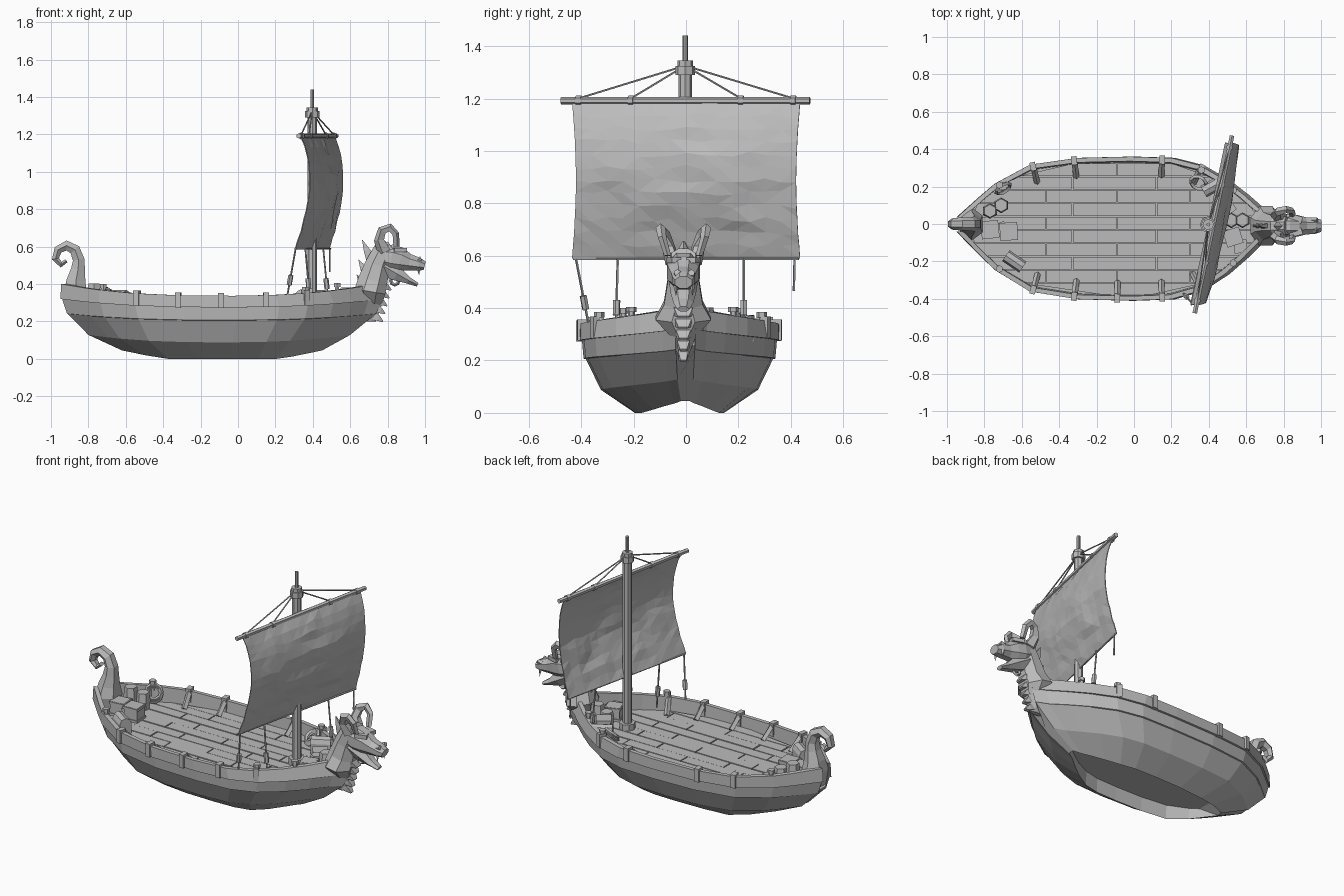
import bpy, bmesh, math, random
from mathutils import Vector, Matrix, noise

if "Cube" in bpy.data.objects:
    bpy.data.objects.remove(bpy.data.objects["Cube"])
random.seed(4)

grey = bpy.data.materials.new("weathered_grey")
grey.use_nodes = True
grey.diffuse_color = (0.5, 0.5, 0.5, 1)
grey.node_tree.nodes["Principled BSDF"].inputs["Base Color"].default_value = grey.diffuse_color


def finish(name, bm):
    bmesh.ops.recalc_face_normals(bm, faces=bm.faces)
    mesh = bpy.data.meshes.new(name)
    bm.to_mesh(mesh)
    bm.free()
    mesh.materials.append(grey)
    obj = bpy.data.objects.new(name, mesh)
    bpy.context.collection.objects.link(obj)
    return obj


def skin(bm, rings, closed=True, caps=True):
    rows = [[bm.verts.new(p) for p in ring] for ring in rings]
    count = len(rows[0])
    for a, b in zip(rows, rows[1:]):
        for i in range(count if closed else count - 1):
            j = (i + 1) % count
            bm.faces.new((a[i], a[j], b[j], b[i]))
    if caps:
        bm.faces.new(rows[0])
        bm.faces.new(rows[-1])


def loft(name, path, sides=6):
    """Tube along (x, y, z, radius in the xz plane, radius across y)."""
    rings = []
    for i, (x, y, z, r, ry) in enumerate(path):
        a, b = path[max(i - 1, 0)], path[min(i + 1, len(path) - 1)]
        tangent = Vector((b[0] - a[0], 0, b[2] - a[2])).normalized()
        normal = Vector((tangent.z, 0, -tangent.x))
        angles = [math.tau * (k + 0.5) / sides for k in range(sides)]
        rings.append([Vector((x, y, z)) + normal * r * math.cos(t)
                      + Vector((0, ry * math.sin(t), 0)) for t in angles])
    bm = bmesh.new()
    skin(bm, rings)
    return finish(name, bm)


def rod(name, a, b, r, sides=6, r2=None):
    a, b = Vector(a), Vector(b)
    bm = bmesh.new()
    turn = (b - a).to_track_quat("Z", "Y").to_matrix().to_4x4()
    bmesh.ops.create_cone(bm, cap_ends=True, segments=sides, radius1=r,
                          radius2=r if r2 is None else r2, depth=(b - a).length,
                          matrix=Matrix.Translation((a + b) / 2) @ turn)
    return finish(name, bm)


def box(name, center, size, yaw=0):
    bm = bmesh.new()
    bmesh.ops.create_cube(bm, size=1, matrix=Matrix.Translation(center)
                          @ Matrix.Rotation(yaw, 4, "Z") @ Matrix.Diagonal((*size, 1)))
    return finish(name, bm)


def hoop(name, center, radius, thick, axis, sides=10):
    turn = Vector(axis).to_track_quat("Z", "Y")
    rings = []
    for k in range(sides + 1):
        t = math.tau * k / sides
        out = Vector((math.cos(t), math.sin(t), 0))
        rings.append([Vector(center) + turn @ (out * (radius + thick * math.cos(s))
                      + Vector((0, 0, thick * math.sin(s))))
                      for s in (0, math.pi / 2, math.pi, -math.pi / 2)])
    bm = bmesh.new()
    skin(bm, rings, caps=False)
    bmesh.ops.remove_doubles(bm, verts=bm.verts, dist=1e-5)
    return finish(name, bm)


# Hull plan: fraction of the half width at each fraction of the length
PLAN = [(0, .1), (.075, .42), (.12, .6), (.23, .88), (.38, .98), (.55, 1),
        (.68, .98), (.77, .87), (.85, .65), (.91, .43), (.96, .22), (1, .1)]
STERN, BOW, BEAM, DECK = -.945, .74, .385, .272


def plan(t):
    for (a, fa), (b, fb) in zip(PLAN, PLAN[1:]):
        if t <= b:
            return fa + (fb - fa) * (t - a) / (b - a)
    return PLAN[-1][1]


def rail(x, side, inset=0):
    f = plan((x - STERN) / (BOW - STERN))
    return side * max(BEAM * f - inset, .005) - .025 * f


def sheer(x):
    u = abs(2 * (x - STERN) / (BOW - STERN) - 1)
    return .337 + .063 * u ** 2.5


# Hull levels: stern x, bow x, half width, mid height, rise at the ends
LEVELS = [(-.8, .6, .3, .088, .04), (-.91, .735, .357, .205, .035),
          (-.915, .74, .366, .207, .035), (-.94, .765, .372, .275, .045),
          (-.95, .77, .386, .275, .045), (STERN, BOW, BEAM, .337, .063),
          (STERN + .03, BOW - .03, BEAM - .024, .337, .063),
          (STERN + .03, BOW - .03, BEAM - .03, DECK - .015, 0)]
rings = []
for t, f in PLAN:
    u, shift = abs(2 * t - 1), -.025 * f
    bilge_x = -.62 + 1.07 * t
    bilge_z = max(0, (u - .59) * .11)
    # Underside is hollowed inside the bilge rim, closed at both ends
    hollow_z = .085 if 0 < t < 1 else bilge_z + .001
    half = [(bilge_x, .165 * f, hollow_z), (bilge_x, .17 * f, bilge_z)]
    half += [(a + (b - a) * t, w * f, z + rise * u ** 2.5) for a, b, w, z, rise in LEVELS]
    port = [(x, y + shift, z) for x, y, z in half]
    starboard = [(x, shift - y, z) for x, y, z in reversed(half)]
    rings.append(starboard + port)
bm = bmesh.new()
skin(bm, rings)
finish("hull", bm)

# Deck planks, clipped to the hull outline
samples = [STERN + .08 + .01 * k for k in range(154)]


def deck_span(y):
    inside = [x for x in samples if rail(x, -1, .026) < y < rail(x, 1, .026)]
    return inside[0], inside[-1]


for row in range(10):
    low, high = -.385 + .0713 * row, -.3185 + .0713 * row
    low, high = max(low, -.38), min(high, .328)
    (a0, a1), (b0, b1) = deck_span(low), deck_span(high)
    cuts = [-.47, -.09, .3] if row % 2 else [-.33, .12]
    cuts = [c for c in cuts if max(a0, b0) < c < min(a1, b1)]
    starts = [(a0, b0)] + [(c + .003, c + .003) for c in cuts]
    ends = [(c - .003, c - .003) for c in cuts] + [(a1, b1)]
    for (s0, s1), (e0, e1) in zip(starts, ends):
        bm = bmesh.new()
        top = DECK + random.uniform(-.002, .002)
        skin(bm, [[(s0, low, z), (e0, low, z), (e1, high, z), (s1, high, z)]
                  for z in (DECK - .02, top)])
        finish("deck_plank", bm)

# Rail clips with sloping ribs inside
for side in (-1, 1):
    for x in (-.54, -.32, -.09, .15, .36):
        if side > 0 and x == -.09:
            continue
        y = rail(x, side)
        yaw = math.atan2(rail(x + .03, side) - rail(x - .03, side), .06)
        z = sheer(x)
        box("rail_clip", (x, y - side * .012, z - .024), (.03, .046, .08), yaw)
        inward = Vector((side * math.sin(yaw), -side * math.cos(yaw), 0))
        foot = Vector((x, y, DECK)) + inward * .1
        head = Vector((x, y, z)) + inward * .02
        rod("inner_rib", foot, head, .016, 4)
    for x, top in ((-.72, .4), (.36, .385), (.53, .405)):
        y = rail(x, side, .02)
        rod("bollard", (x, y, sheer(x) - .06), (x, y, top - .02), .013)
        rod("bollard_cap", (x, y, top - .02), (x, y, top), .02)

# Curled stern post
loft("stern_post", [(-.872, 0, .27, .05, .08), (-.87, 0, .36, .07, .09),
                    (-.866, 0, .42, .058, .065), (-.855, 0, .48, .043, .048),
                    (-.852, 0, .53, .036, .04),
                    (-.872, 0, .583, .034, .037), (-.917, 0, .606, .031, .035),
                    (-.962, 0, .583, .026, .032), (-.976, 0, .535, .022, .028),
                    (-.945, 0, .503, .017, .024), (-.918, 0, .525, .012, .02)])

# Beast prow: neck, head, jaws
loft("prow_neck", [(.7, -.01, .2, .04, .015), (.7, -.01, .29, .075, .05),
                   (.705, -.01, .36, .09, .115), (.722, -.01, .42, .085, .08),
                   (.745, -.01, .5, .072, .066),
                   (.775, -.01, .57, .062, .062), (.82, -.01, .6, .035, .05)], 8)
loft("prow_head", [(.74, -.01, .555, .055, .055), (.82, -.01, .54, .078, .068),
                   (.87, -.01, .53, .07, .062), (.915, -.01, .516, .048, .05),
                   (.965, -.01, .506, .038, .046), (.998, -.01, .498, .026, .035)], 8)
loft("lower_jaw", [(.77, -.01, .5, .06, .055), (.85, -.01, .455, .045, .048),
                   (.91, -.01, .42, .022, .038), (.96, -.01, .396, .012, .024)])
rod("crown_spike", (.79, -.01, .58), (.748, -.01, .655), .04, 4, .004)
hoop("beard_curl", (.838, -.01, .418), .022, .009, (0, 1, 0), 8)
for side in (-1, 1):
    y = side * .045 - .01
    loft("horn", [(.785, y * .9, .57, .04, .03), (.757, y + side * .012, .635, .03, .027),
                  (.772, y + side * .03, .685, .027, .024),
                  (.812, y + side * .042, .7, .024, .02),
                  (.842, y + side * .036, .668, .02, .017),
                  (.846, y + side * .015, .6, .018, .014)], 5)
    box("brow", (.865, y * .85, .583), (.07, .035, .022), side * -.3)
    rod("upper_fang", (.965, y * .7, .49), (.968, y * .7, .445), .011, 4, 0)
    rod("nostril", (.955, y * .6, .525), (.98, y * .6, .535), .014, 5)

# Back spikes and chest scales
for x, z, tip in ((.68, .37, .45), (.69, .44, .53), (.71, .52, .635)):
    loft("back_spike", [(x + .01, -.01, z, .045, .022), (x - .02, -.01, (z + tip) / 2, .025, .016),
                        (x - .045, -.01, tip, .002, .002)], 4)
for k in range(5):
    z = .385 - .042 * k
    x = .795 - .011 * k
    w = .05 - .006 * k
    loft("chest_scale", [(x - .06, -.01, z + .025, .03, w), (x, -.01, z, .022, w),
                         (x + .024, -.01, z - .018, .005, w * .6)], 4)

# Mast
MAST = Vector((.397, -.003, 0))
for name, low, high, r in (("mast", .25, 1.3, .026), ("mast_foot", .26, .31, .045),
                           ("mast_collar", 1.29, 1.325, .038), ("mast_cap", 1.31, 1.345, .03),
                           ("mast_tip", 1.33, 1.44, .01)):
    rod(name, MAST + Vector((0, 0, low)), MAST + Vector((0, 0, high)), r, 8)


# Yard, lashings and stays
def yard(y, z=1.192):
    return Vector((.425 + .21 * y, y, z))


rod("yard", yard(-.477), yard(.473), .014)
for y in (-.41, -.21, .21, .41):
    rod("yard_lashing", yard(y - .01), yard(y + .01), .019)
    rod("stay", yard(y, 1.2), MAST + Vector((0, 0, 1.325)), .004, 5)

# Billowing sail with creases
bm = bmesh.new()
ROWS, COLS = 12, 14
rings = []
for i in range(ROWS + 1):
    v = i / ROWS
    line = []
    for j in range(COLS + 1):
        s = 2 * j / COLS - 1
        middle = 1 - s * s
        y = s * (.435 - .015 * math.sin(math.pi * v))
        x = .43 - .03 * v + .21 * y + .057 * math.sin(math.pi * v ** .85) * (1 + .4 * middle)
        z = 1.185 - .595 * v
        crease = noise.noise(Vector((y * 5 + 3, z * 14, 2))) * .022 * math.sin(math.pi * v) * middle
        line.append((x + crease, y, z + random.uniform(-.01, .01) * (0 < i < ROWS)))
    rings.append(line)
skin(bm, rings, closed=False, caps=False)
bmesh.ops.triangulate(bm, faces=bm.faces)
sail = finish("sail", bm)
solid = sail.modifiers.new("cloth_thickness", "SOLIDIFY")
solid.thickness = .005
rod("foot_rope", (.305, -.43, .588), (.495, .43, .588), .005, 5)

# Sheets with pulley blocks
for top, end in (((.308, -.42, .59), (.262, -.37, .33)), ((.36, -.26, .59), (.385, -.268, .3)),
                 ((.455, .22, .59), (.483, .22, .3)), ((.49, .415, .59), (.49, .412, .465))):
    rod("sheet_rope", top, end, .005, 5)
    a, b = Vector(top), Vector(end)
    if b.z < .4:
        rod("pulley_block", a.lerp(b, .55), a.lerp(b, .75), .014)

# Cargo: crates, barrels, chests and rope coils
for x, y, size, yaw in ((-.77, -.03, .085, .1), (-.67, -.04, .085, .05), (-.715, -.03, .06, .4),
                        (.53, -.07, .08, .3), (.49, .09, .075, .6), (.57, -.12, .06, .1)):
    box("crate", (x, y, DECK + size / 2), (size, size, size), yaw)
    for z in (.1, .9):
        box("crate_band", (x, y, DECK + size * z), (size + .01, size + .01, size * .16), yaw)
for x, y, h in ((-.71, .1, .1), (-.77, .07, .13), (.58, .02, .11), (.52, .02, .08)):
    rod("barrel_lower", (x, y, DECK), (x, y, DECK + h / 2), .035, 6, .042)
    rod("barrel_upper", (x, y, DECK + h / 2), (x, y, DECK + h), .042, 6, .035)
for x, y, yaw in ((-.64, -.2, -.6), (.42, .2, .5)):
    box("chest", (x, y, DECK + .03), (.11, .07, .06), yaw)
    along = Vector((math.cos(yaw), math.sin(yaw), 0)) * .055
    middle = Vector((x, y, DECK + .06))
    rod("chest_lid", middle - along, middle + along, .035, 8)
for x, y, axis in ((-.7, .19, (.5, -.8, .5)), (.345, .22, (-.3, -.6, .8))):
    for k in range(2):
        hoop("rope_coil", (x, y, .325 + .015 * k), .042, .011, axis)
